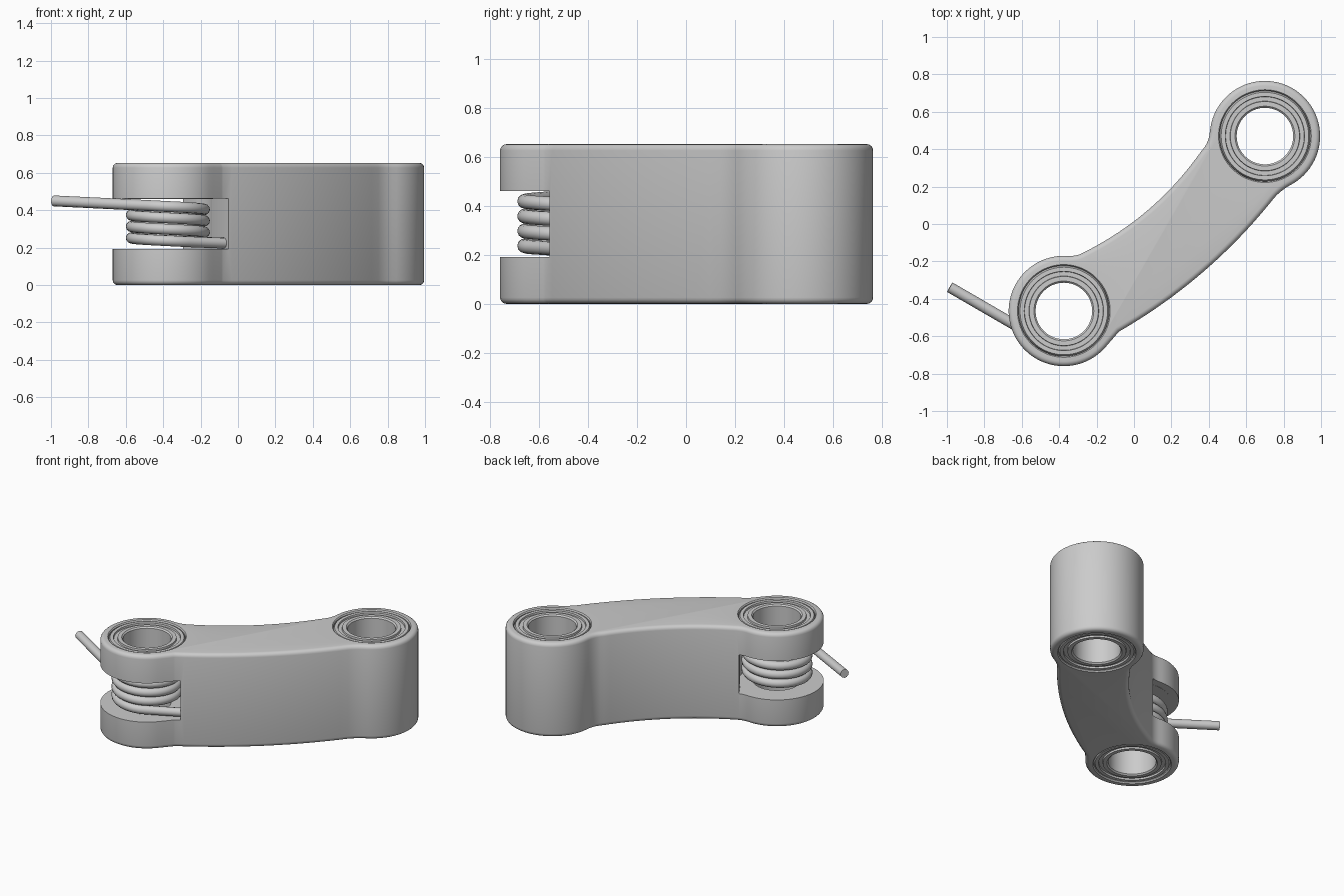
import bpy, bmesh
from math import cos, sin, pi, radians
from mathutils import Vector, Matrix

if "Cube" in bpy.data.objects:
    bpy.data.objects.remove(bpy.data.objects["Cube"])

H = 0.653
A, B = Vector((-0.375, -0.465)), Vector((0.70, 0.47))
R, BORE = 0.295, 0.242
SLOT_LO, SLOT_HI = 0.192, 0.462


def arc(c, r, a0, a1, n):
    return [(c.x + r * cos(radians(a0 + (a1 - a0) * i / n)),
             c.y + r * sin(radians(a0 + (a1 - a0) * i / n))) for i in range(n + 1)]


def quad(p, c, q, n):
    # Interior points of a quadratic curve
    p, c, q = Vector(p), Vector(c), Vector(q)
    return [tuple(p * (1 - t) ** 2 + c * 2 * t * (1 - t) + q * t * t)
            for t in (i / n for i in range(1, n))]


def bow(p, q, sag, n):
    # Gently bowed edge between p and q, both included
    p, q = Vector(p), Vector(q)
    d = (q - p).normalized()
    c = (p + q) / 2 + Vector((d.y, -d.x)) * 2 * sag
    return [tuple(p)] + quad(p, c, q, n) + [tuple(q)]


def new_object(name, bm):
    bmesh.ops.recalc_face_normals(bm, faces=bm.faces)
    me = bpy.data.meshes.new(name)
    bm.to_mesh(me)
    bm.free()
    ob = bpy.data.objects.new(name, me)
    bpy.context.collection.objects.link(ob)
    return ob


def activate(ob):
    bpy.ops.object.select_all(action='DESELECT')
    ob.select_set(True)
    bpy.context.view_layer.objects.active = ob


def smooth(ob):
    activate(ob)
    bpy.ops.object.shade_smooth_by_angle(angle=radians(32))


def lathe(name, profile, c, n=72):
    # Closed (radius, z) profile revolved about a vertical axis
    bm = bmesh.new()
    rings = [[bm.verts.new((c.x + r * cos(2 * pi * i / n), c.y + r * sin(2 * pi * i / n), z))
              for r, z in profile] for i in range(n)]
    m = len(profile)
    for i in range(n):
        p, q = rings[i], rings[(i + 1) % n]
        for j in range(m):
            k = (j + 1) % m
            bm.faces.new((p[j], q[j], q[k], p[k]))
    return new_object(name, bm)


# Link arm: curved outline with two round ends
end_a = arc(A, R, 85, 318, 48)
end_b = arc(B, R, -60, 175, 48)
low = bow((-0.08, -0.575), (0.75, 0.14), 0.052, 20)
up = bow((0.36, 0.39), (-0.265, -0.15), -0.052, 20)
outline = (end_a + quad(end_a[-1], (-0.096, -0.593), low[0], 5)
           + low + quad(low[-1], (0.787, 0.183), end_b[0], 5)
           + end_b + quad(end_b[-1], (0.40, 0.43), up[0], 5)
           + up + quad(up[-1], (-0.30, -0.172), end_a[0], 5))
bm = bmesh.new()
base = bm.faces.new([bm.verts.new((x, y, 0)) for x, y in outline])
ext = bmesh.ops.extrude_face_region(bm, geom=[base])
bmesh.ops.translate(bm, verts=[v for v in ext['geom'] if isinstance(v, bmesh.types.BMVert)],
                    vec=(0, 0, H))
bmesh.ops.recalc_face_normals(bm, faces=bm.faces)
rim = [e for e in bm.edges if abs(e.verts[0].co.z - e.verts[1].co.z) < 1e-6]
bmesh.ops.bevel(bm, geom=rim, offset=0.026, segments=4, profile=0.5, affect='EDGES')
arm = new_object("link_arm", bm)

# Cutters: stepped bores with chamfered mouths, and the spring slot
cutters = []
for c in (A, B):
    bm = bmesh.new()
    prof = [(BORE + 0.108, -0.1), (BORE, 0.008), (BORE, H - 0.008), (BORE + 0.108, H + 0.1)]
    prof[0] = (BORE + 0.006, -0.1)
    prof[-1] = (BORE + 0.006, H + 0.1)
    prof[1:1] = [(BORE + 0.006, 0)]
    prof[-1:-1] = [(BORE + 0.006, H)]
    n = 72
    rings = [[bm.verts.new((c.x + r * cos(2 * pi * i / n), c.y + r * sin(2 * pi * i / n), z))
              for i in range(n)] for r, z in prof]
    for p, q in zip(rings, rings[1:]):
        for i in range(n):
            bm.faces.new((p[i], p[(i + 1) % n], q[(i + 1) % n], q[i]))
    bm.faces.new(rings[0])
    bm.faces.new(rings[-1])
    cutters.append(new_object("bore_cutter", bm))

bm = bmesh.new()
u = Vector((0.853, 0.522))
depth = 0.227
bmesh.ops.create_cube(bm, size=1)
bmesh.ops.scale(bm, vec=(1, 2, SLOT_HI - SLOT_LO), verts=bm.verts)
bmesh.ops.translate(bm, vec=(depth - 0.5, 0, 0), verts=bm.verts)
bmesh.ops.rotate(bm, matrix=Matrix.Rotation(math_angle := Vector((1, 0)).angle(u), 3, 'Z'),
                 verts=bm.verts)
bmesh.ops.translate(bm, vec=(A.x, A.y, (SLOT_LO + SLOT_HI) / 2), verts=bm.verts)
cutters.append(new_object("slot_cutter", bm))

for c in cutters:
    m = arm.modifiers.new("cut", 'BOOLEAN')
    m.operation, m.solver, m.object = 'DIFFERENCE', 'EXACT', c
    activate(arm)
    bpy.ops.object.modifier_apply(modifier=m.name)
for c in cutters:
    bpy.data.objects.remove(c, do_unlink=True)
smooth(arm)

# Bearings: one at each mouth of both bores
face = [(0.242, 0.02), (0.234, 0.006), (0.212, 0.006), (0.210, 0.018), (0.187, 0.018),
        (0.185, 0.006), (0.160, 0.006), (0.151, 0.015)]
for label, c in (("near", A), ("far", B)):
    inner = SLOT_LO if c is A else H / 2
    prof = face + [(0.151, inner), (0.242, inner)]
    smooth(lathe(label + "_bearing_bottom", prof, c))
    smooth(lathe(label + "_bearing_top", [(r, H - z) for r, z in prof], c))

# Torsion spring: straight tail, coil, straight leg anchored in the arm
r, a0, turns, z0, z1 = 0.196, 239.5, 3.17, 0.425, 0.232
path = [(-0.985, -0.338, 0.45)]
steps = 130
for i in range(steps + 1):
    t = i / steps
    a = radians(a0 + 360 * turns * t)
    path.append((A.x + r * cos(a), A.y + r * sin(a), z0 + (z1 - z0) * t))
path.append((path[-1][0] + 0.26, path[-1][1] + 0.15, 0.222))
cu = bpy.data.curves.new("torsion_spring", 'CURVE')
cu.dimensions = '3D'
cu.bevel_depth = 0.029
cu.bevel_resolution = 4
cu.use_fill_caps = True
sp = cu.splines.new('POLY')
sp.points.add(len(path) - 1)
for p, co in zip(sp.points, path):
    p.co = (*co, 1)
spring = bpy.data.objects.new("torsion_spring", cu)
bpy.context.collection.objects.link(spring)
activate(spring)
bpy.ops.object.convert(target='MESH')
smooth(bpy.context.view_layer.objects.active)
